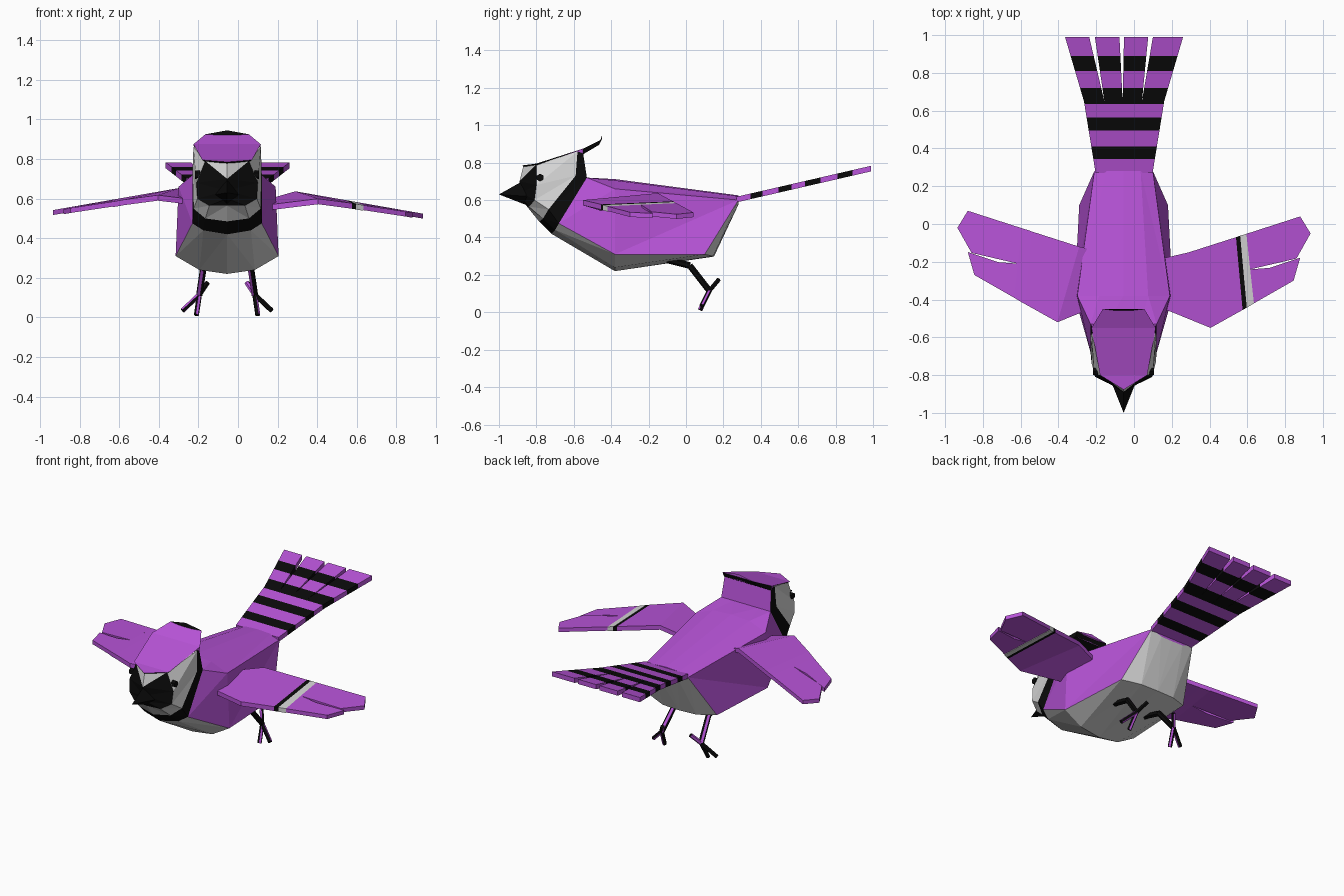
import bpy, bmesh
from mathutils import Vector

if "Cube" in bpy.data.objects:
    bpy.data.objects.remove(bpy.data.objects["Cube"])

CX = -0.055  # middle line of the bird
PURPLE, BLACK, WHITE = range(3)


def material(name, rgb):
    m = bpy.data.materials.new(name)
    m.use_nodes = True
    m.diffuse_color = (*rgb, 1)
    m.node_tree.nodes["Principled BSDF"].inputs["Base Color"].default_value = (*rgb, 1)
    return m


MATS = [material("purple plumage", (0.48, 0.088, 0.69)),
        material("black markings", (0.003, 0.003, 0.003)),
        material("pale grey", (0.68, 0.68, 0.68))]


def finish(name, bm, x=CX):
    bmesh.ops.remove_doubles(bm, verts=bm.verts, dist=1e-4)
    bmesh.ops.recalc_face_normals(bm, faces=bm.faces)
    me = bpy.data.meshes.new(name)
    bm.to_mesh(me)
    bm.free()
    for m in MATS:
        me.materials.append(m)
    ob = bpy.data.objects.new(name, me)
    ob.location.x = x
    bpy.context.collection.objects.link(ob)
    return ob


def face(bm, pts, mat):
    bm.faces.new([bm.verts.new(p) for p in pts]).material_index = mat


def loft(name, sections, colour, caps):
    """Skin mirrored half sections; colour(section, row, triangle) picks the material."""
    bm = bmesh.new()
    for side in (1, -1):
        rings = [[(side * x, y, z) for x, y, z in s] for s in sections]
        for j, (a, b) in enumerate(zip(rings, rings[1:])):
            for i in range(len(a) - 1):
                tris = [(a[i], b[i], b[i + 1]), (a[i], b[i + 1], a[i + 1])]
                for t, tri in enumerate(tris):
                    if len(set(tri)) == 3:
                        face(bm, tri, colour(j, i, t))
    for s in caps:  # close ends with horizontal strips
        ring = sections[s]
        for p, q in zip(ring, ring[1:]):
            quad = [p, q, (-q[0], q[1], q[2]), (-p[0], p[1], p[2])]
            pts = list(dict.fromkeys((x + 0.0, y, z) for x, y, z in quad))
            if len(pts) > 2:
                face(bm, pts, PURPLE)
    return finish(name, bm)


def slab(bm, top, thick, mat):
    low = [(x, y, z - thick) for x, y, z in top]
    face(bm, top, mat)
    face(bm, low[::-1], mat)
    for i in range(len(top)):
        k = (i + 1) % len(top)
        face(bm, [top[i], low[i], low[k], top[k]], mat)


def bar(bm, p, q, r):
    p, q = Vector(p), Vector(q)
    d = q - p
    rot = d.to_track_quat('Z', 'Y').to_matrix().to_4x4()
    rot.translation = (p + q) / 2
    start = len(bm.faces)
    bmesh.ops.create_cone(bm, cap_ends=True, segments=6, radius1=r, radius2=r,
                          depth=d.length, matrix=rot)
    bm.faces.ensure_lookup_table()
    for f in bm.faces[start:]:
        f.material_index = BLACK


# Head: brow line, mask edge, collar front and collar back, each from throat to crown
brow = [(0, -.85, .565), (0, -.87, .60), (0, -.88, .64), (0, -.89, .70), (0, -.87, .78), (0, -.87, .78)]
mask = [(0, -.85, .565), (.09, -.84, .565), (.15, -.81, .60), (.155, -.80, .68), (.11, -.80, .79), (0, -.80, .79)]
collar_front = [(0, -.785, .485), (.11, -.765, .50), (.17, -.735, .55), (.175, -.59, .73), (.17, -.58, .86), (0, -.58, .86)]
collar_back = [(0, -.72, .42), (.12, -.70, .44), (.175, -.68, .475), (.175, -.53, .72), (.165, -.55, .85), (0, -.54, .85)]


def head_colour(j, i, t):
    if j == 0:
        return BLACK if i < 3 or (i == 3 and t == 0) else WHITE
    return WHITE if j == 1 else BLACK


loft("head", [brow, mask, collar_front, collar_back], head_colour, [3])

# Body: pale belly rows below, purple rows above
body = [collar_back[:4] + [(.09, -.53, .72), (0, -.53, .72)],
        [(0, -.38, .22), (.14, -.38, .24), (.26, -.38, .31), (.245, -.38, .66), (.13, -.38, .705), (0, -.38, .712)],
        [(0, .15, .298), (.12, .145, .30), (.235, .10, .31), (.155, .28, .60), (.09, .28, .62), (0, .28, .625)],
        [(0, .28, .575), (.08, .28, .577), (.155, .28, .60), (.155, .28, .60), (.09, .28, .62), (0, .28, .625)]]
loft("body", body, lambda j, i, t: WHITE if i < 2 else PURPLE, [0, 3])

# Crest plate with black back edge
crest_top = [(0, -.45, .945), (.11, -.45, .925), (.17, -.55, .875), (.125, -.80, .795), (0, -.877, .785)]
crest_low = [(0, -.465, .90), (.11, -.465, .895), (.165, -.55, .845), (.11, -.795, .785), (0, -.867, .775)]
loft("crest", [crest_top, crest_low], lambda j, i, t: BLACK if i < 2 else PURPLE, [0, 1])
crest = bpy.data.objects["crest"]
for p in crest.data.polygons:
    if p.normal.z < -0.3:
        p.material_index = BLACK

# Beak
bm = bmesh.new()
base = [(0, -.885, .695), (.06, -.85, .62), (0, -.845, .57), (-.06, -.85, .62)]
for i in range(4):
    face(bm, [base[i], base[(i + 1) % 4], (0, -1, .63)], BLACK)
face(bm, base, BLACK)
finish("beak", bm)

# Eyes
for side, word in ((1, "left"), (-1, "right")):
    bm = bmesh.new()
    bar(bm, (side * .12, -.78, .72), (side * .162, -.78, .72), .021)
    finish(word + "_eye", bm)

# Legs and three-toed feet
for side, word in ((1, "left"), (-1, "right")):
    bm = bmesh.new()
    hip, knee, ankle = (.115, -.10, .28), (.12, .02, .25), (.14, .125, .115)
    toes = [(.155, .075, .012), (.225, .085, .035), (.10, .175, .175)]
    for a, b, r in [(hip, knee, .018), (knee, ankle, .017)] + [(ankle, t, .013) for t in toes]:
        bar(bm, (side * a[0], *a[1:]), (side * b[0], *b[1:]), r)
    finish(word + "_leg", bm)


# Wings: strips between rear and front edges, then two tip feathers
def wing(name, side, dy, dz, stripes):
    def at(x, y, drop=0):
        return (side * x, y + dy, .637 - .175 * (x - .29) - drop + dz)

    bm = bmesh.new()
    stations = [(at(.16, -.18, .06), at(.16, -.45, .09)), (at(.29, -.15), at(.405, -.55, .017)),
                (at(.54, -.07), at(.575, -.455, .01)), (at(.562, -.062), at(.597, -.443, .01)),
                (at(.595, -.052), at(.635, -.42, .01))]
    for (a, b), (c, d), mat in zip(stations, stations[1:], stripes):
        slab(bm, [a, c, d, b], .028, mat)
    rear, front = stations[-1]
    mid = at(.615, -.24, .005)
    slab(bm, [rear, at(.88, .04), at(.935, -.05), at(.86, -.183), mid], .025, PURPLE)
    slab(bm, [mid, at(.72, -.232, .005), at(.88, -.178, .005), at(.845, -.30, .005), front], .025, PURPLE)
    finish(name, bm, 0)


wing("left_wing", 1, 0, 0, [PURPLE, PURPLE, BLACK, WHITE])
wing("right_wing", -1, .03, .018, [PURPLE] * 4)

# Tail: four banded feathers that fan apart
ROWS = [.27, .345, .41, .495, .565, .635, .65, .72, .81, .89, .99]
BANDS = [0, 1, 0, 1, 0, 1, 1, 0, 1, 0]
ROOT = [-.205, -.13, -.053, .025, .10]
FORK = [-.265, -.157, -.06, .042, .16]
TIPS = [(-.365, -.237), (-.207, -.077), (-.053, .075), (.10, .26)]


def edge(a, b, c, y):
    x = a + (b - a) * (y - .28) / .37 if y <= .65 else b + (c - b) * (y - .65) / .34
    return (x, y, .62 + (y - .28) * .23)


for n, (lo, hi) in enumerate(TIPS):
    bm = bmesh.new()
    for y0, y1, band in zip(ROWS, ROWS[1:], BANDS):
        l0, l1 = (edge(ROOT[n], FORK[n], lo, y) for y in (y0, y1))
        r0, r1 = (edge(ROOT[n + 1], FORK[n + 1], hi, y) for y in (y0, y1))
        slab(bm, [l0, r0, r1, l1], .03, BLACK if band else PURPLE)
    finish("tail_feather_%d" % (n + 1), bm, 0)
